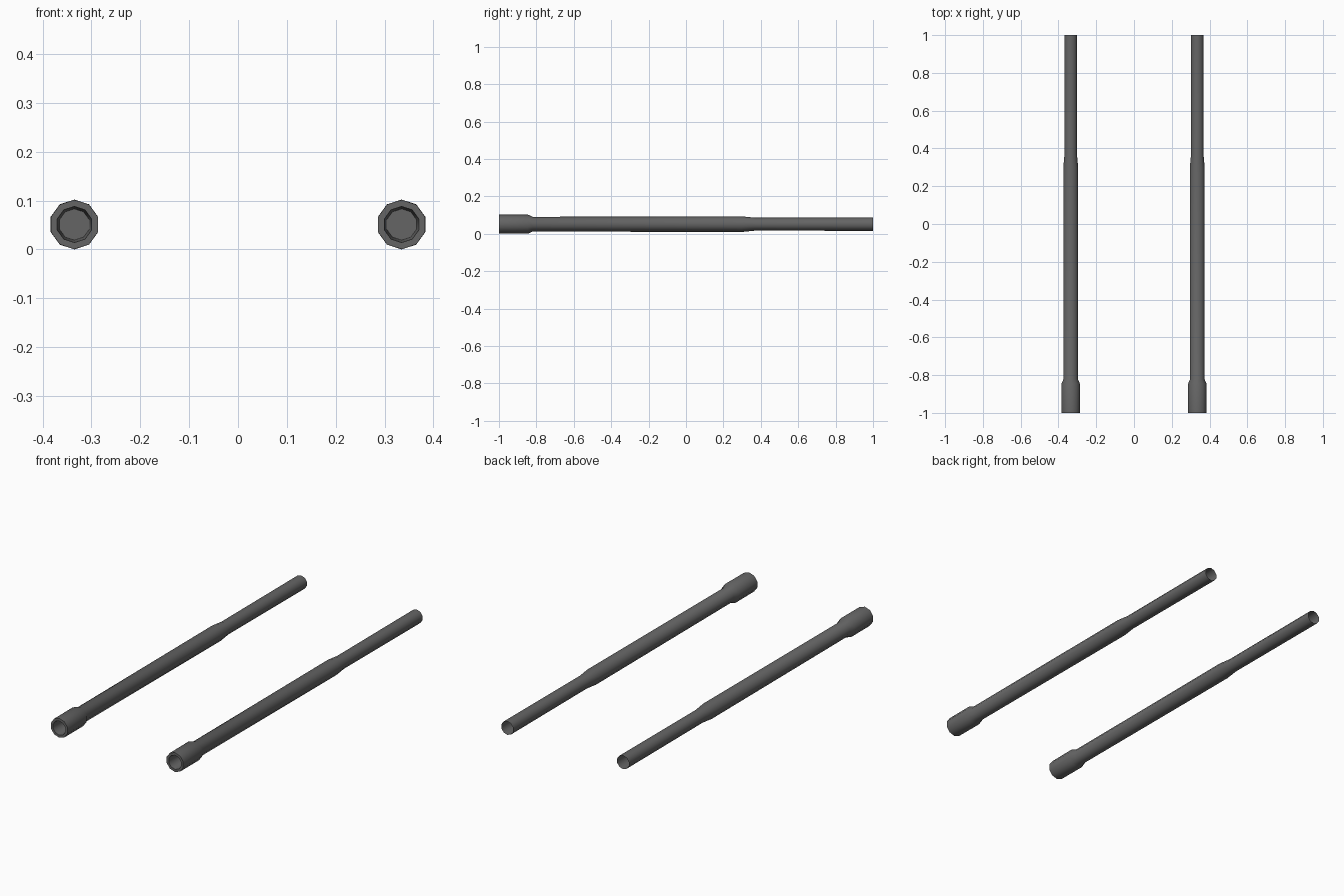
import bpy, bmesh, math

if "Cube" in bpy.data.objects:
    bpy.data.objects.remove(bpy.data.objects["Cube"])

mat = bpy.data.materials.new("dark_grey_metal")
mat.diffuse_color = (0.13, 0.13, 0.13, 1)
mat.use_nodes = True
mat.node_tree.nodes["Principled BSDF"].inputs["Base Color"].default_value = mat.diffuse_color

SIDES = 10
CX, CZ = 0.335, 0.051

# (y, radius) from muzzle recess floor, round the lip, then back to the open rear end
PROFILE = [
    (-0.92, 0.032), (-0.985, 0.036), (-1.0, 0.037),
    (-1.0, 0.0505), (-0.845, 0.051), (-0.82, 0.0395),
    (0.30, 0.0415), (0.37, 0.0345), (1.0, 0.0355),
]


def barrel(name, x):
    bm = bmesh.new()
    rings = []
    for y, r in PROFILE:
        ring = []
        for i in range(SIDES):
            a = 2 * math.pi * i / SIDES
            ring.append(bm.verts.new((x + r * math.sin(a), y, CZ + r * math.cos(a))))
        rings.append(ring)
    for a, b in zip(rings, rings[1:]):
        for i in range(SIDES):
            j = (i + 1) % SIDES
            bm.faces.new((a[i], b[i], b[j], a[j]))
    # recess floor
    bm.faces.new(rings[0])
    # make the outer wall face outward
    bmesh.ops.recalc_face_normals(bm, faces=bm.faces)
    bm.normal_update()
    f = max(bm.faces, key=lambda f: f.calc_center_median().z)
    if f.normal.z < 0:
        bmesh.ops.reverse_faces(bm, faces=bm.faces)
    me = bpy.data.meshes.new(name)
    bm.to_mesh(me)
    bm.free()
    me.materials.append(mat)
    ob = bpy.data.objects.new(name, me)
    bpy.context.collection.objects.link(ob)
    bpy.ops.object.select_all(action='DESELECT')
    ob.select_set(True)
    bpy.context.view_layer.objects.active = ob
    bpy.ops.object.shade_smooth_by_angle(angle=math.radians(40))


# matching pair of stepped tubes
barrel("left_tube", -CX)
barrel("right_tube", CX)
